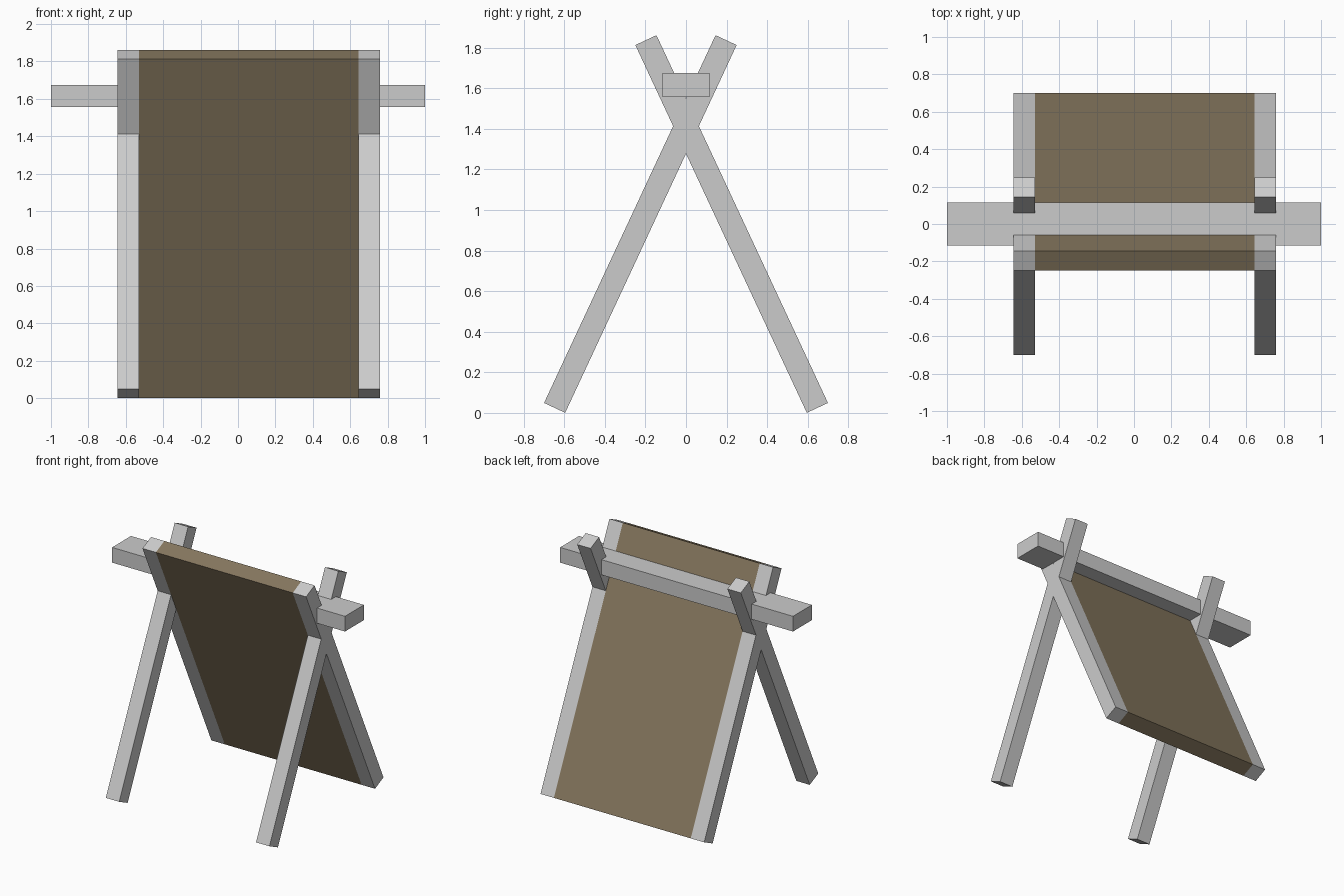
import bpy, math
from mathutils import Vector

if "Cube" in bpy.data.objects:
    bpy.data.objects.remove(bpy.data.objects["Cube"])


def material(name, rgb):
    m = bpy.data.materials.new(name)
    m.diffuse_color = (*rgb, 1)
    m.use_nodes = True
    m.node_tree.nodes["Principled BSDF"].inputs["Base Color"].default_value = m.diffuse_color
    return m


GREY = material("grey_wood", (0.6, 0.6, 0.6))
BROWN = material("brown_panel", (0.235, 0.183, 0.112))


def box(name, centre, size, mat, tilt=0.0):
    bpy.ops.mesh.primitive_cube_add(size=1, location=centre, rotation=(tilt, 0, 0))
    ob = bpy.context.object
    ob.name = name
    ob.scale = size
    ob.data.materials.append(mat)
    return ob


TILT = math.radians(25)
LENGTH, THICK = 2.0, 0.115
MID_Y, MID_Z = 0.225, 0.931          # middle of a slanted beam
LEFT_X, RIGHT_X = -0.588, 0.702      # the two trestle ends

# crossed legs at both ends
for side, x in (("left", LEFT_X), ("right", RIGHT_X)):
    box(side + "_back_leg", (x, MID_Y, MID_Z), (THICK, THICK, LENGTH), GREY, TILT)
    box(side + "_front_leg", (x, -MID_Y, MID_Z), (THICK, THICK, LENGTH), GREY, -TILT)

# panel filling the gap between the back legs
box("panel", ((LEFT_X + RIGHT_X) / 2, MID_Y, MID_Z),
    (RIGHT_X - LEFT_X - THICK, THICK, LENGTH), BROWN, TILT)

# ridge beam resting in the fork of the legs
box("ridge_beam", (0, 0, 1.616), (2.0, 0.232, 0.118), GREY)
